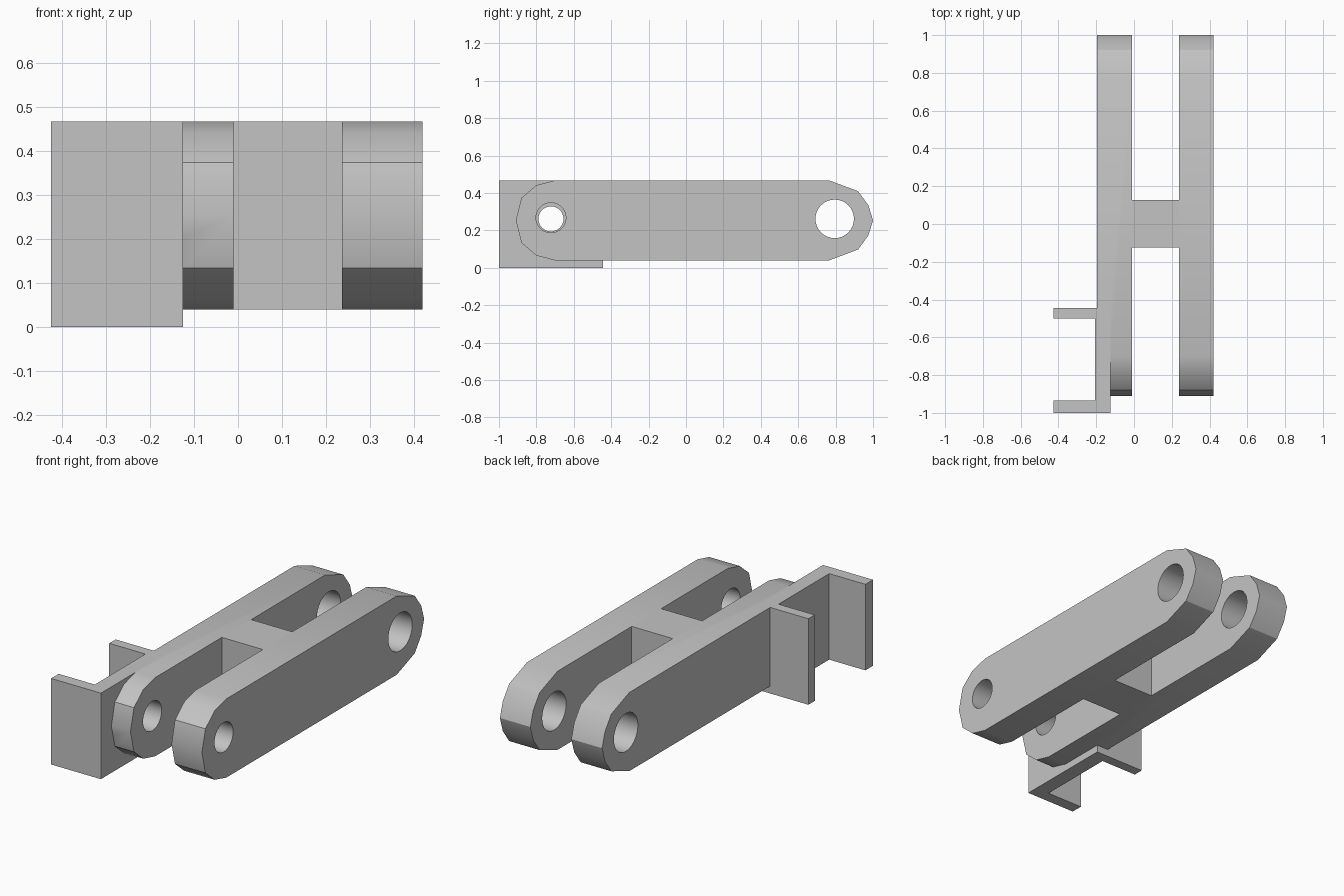
import bpy, bmesh, math

if "Cube" in bpy.data.objects:
    bpy.data.objects.remove(bpy.data.objects["Cube"], do_unlink=True)

grey = bpy.data.materials.new("plain_grey")
grey.use_nodes = True
COLOUR = (0.55, 0.55, 0.55, 1)
grey.diffuse_color = COLOUR
grey.node_tree.nodes["Principled BSDF"].inputs["Base Color"].default_value = COLOUR


def prism(name, profile, axis, lo, hi):
    """Extrude a closed profile along x (profile in y, z) or z (profile in x, y)."""
    bm = bmesh.new()
    place = (lambda a, b: (lo, a, b)) if axis == "x" else (lambda a, b: (a, b, lo))
    face = bm.faces.new([bm.verts.new(place(a, b)) for a, b in profile])
    out = bmesh.ops.extrude_face_region(bm, geom=[face])
    moved = [v for v in out["geom"] if isinstance(v, bmesh.types.BMVert)]
    step = (hi - lo, 0, 0) if axis == "x" else (0, 0, hi - lo)
    bmesh.ops.translate(bm, verts=moved, vec=step)
    bmesh.ops.recalc_face_normals(bm, faces=bm.faces)
    mesh = bpy.data.meshes.new(name)
    bm.to_mesh(mesh)
    bm.free()
    obj = bpy.data.objects.new(name, mesh)
    bpy.context.collection.objects.link(obj)
    mesh.materials.append(grey)
    return obj


def rect(a0, a1, b0, b1):
    return [(a0, b0), (a1, b0), (a1, b1), (a0, b1)]


def circle(y, z, r, n=32):
    return [(y + r * math.cos(math.tau * i / n), z + r * math.sin(math.tau * i / n))
            for i in range(n)]


def cut(obj, cutter):
    """Subtract the cutter, apply the result and drop the cutter."""
    mod = obj.modifiers.new("cut", "BOOLEAN")
    mod.operation = "DIFFERENCE"
    mod.solver = "EXACT"
    mod.object = cutter
    cutter.hide_render = True
    bpy.ops.object.select_all(action="DESELECT")
    bpy.context.view_layer.objects.active = obj
    obj.select_set(True)
    bpy.ops.object.modifier_apply(modifier=mod.name)
    bpy.data.objects.remove(cutter, do_unlink=True)


def finish(obj):
    bpy.ops.object.select_all(action="DESELECT")
    bpy.context.view_layer.objects.active = obj
    obj.select_set(True)
    bpy.ops.object.shade_smooth_by_angle(angle=math.radians(30))


# Faceted arm outline: upper half front to back, mirrored below
BOTTOM, TOP = 0.04, 0.468
MID = (BOTTOM + TOP) / 2
upper = [(-0.88, 0.374), (-0.80, 0.442), (-0.70, TOP),
         (0.765, TOP), (0.92, 0.41), (0.975, 0.335)]
lower = [(y, 2 * MID - z) for y, z in reversed(upper)]
outline = [(-0.91, MID)] + upper + [(1.0, MID)] + lower

# Two parallel arms with a pivot hole at each end
for name, x0, x1 in (("right_arm", -0.195, -0.01), ("left_arm", 0.237, 0.42)):
    arm = prism(name, outline, "x", x0, x1)
    cut(arm, prism("front_hole", circle(-0.722, 0.268, 0.08), "x", -1, 1))
    cut(arm, prism("rear_hole", circle(0.795, 0.262, 0.103), "x", -1, 1))
    if name == "right_arm":  # recess that seats the bracket
        cut(arm, prism("recess", rect(-1.2, -0.445, -0.2, 0.8), "x", -0.5, -0.125))
    finish(arm)

# Web joining the arms
prism("cross_web", rect(-0.01, 0.237, -0.125, 0.128), "z", BOTTOM, TOP)

# U-shaped side bracket with two outward flanges
channel = [(-0.125, -1.0), (-0.125, -0.445), (-0.425, -0.445), (-0.425, -0.50),
           (-0.207, -0.50), (-0.207, -0.935), (-0.425, -0.935), (-0.425, -1.0)]
bracket = prism("side_bracket", channel, "z", 0, TOP)
cut(bracket, prism("bracket_hole", circle(-0.722, 0.262, 0.067), "x", -1, 1))
finish(bracket)
